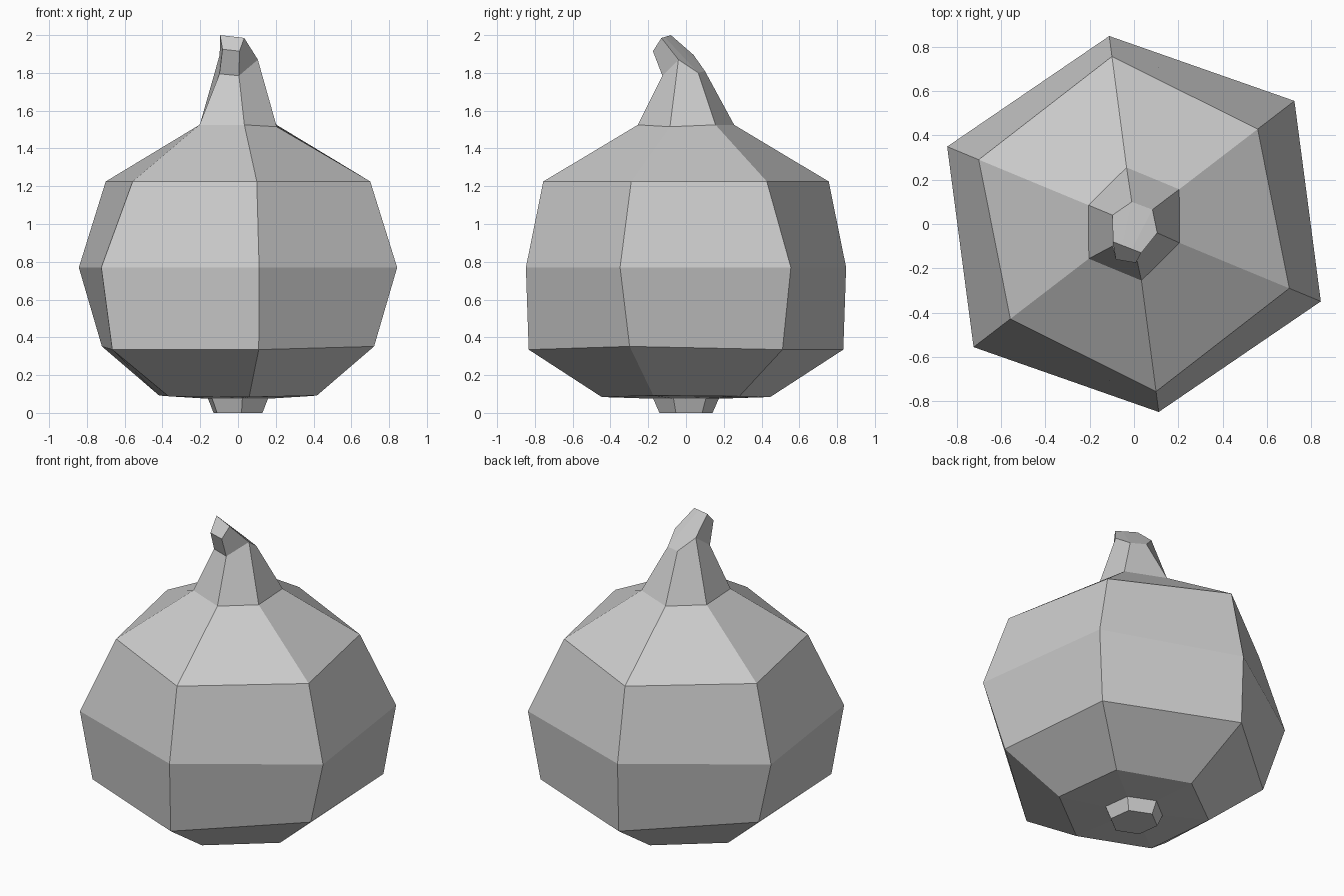
import bpy, bmesh, math
from mathutils import Vector

cube = bpy.data.objects.get("Cube")
if cube:
    bpy.data.objects.remove(cube, do_unlink=True)

skin = bpy.data.materials.new("pale_grey_skin")
skin.use_nodes = True
GREY = (0.6, 0.6, 0.6, 1)
skin.diffuse_color = GREY
skin.node_tree.nodes["Principled BSDF"].inputs["Base Color"].default_value = GREY


def ring(z, radii, tilt=(0, 0, 0)):
    """Six-sided ring; opposite corners share a radius, each pair has a height tweak."""
    pts = []
    for i in range(6):
        a = math.radians(-22.5 + 60 * i)
        r = radii[i % 3]
        pts.append(Vector((r * math.cos(a), r * math.sin(a), z + tilt[i % 3])))
    return pts


def loft(name, rings):
    """Skin a stack of six-sided rings and close both ends."""
    bm = bmesh.new()
    loops = [[bm.verts.new(p) for p in pts] for pts in rings]
    for low, high in zip(loops, loops[1:]):
        for i in range(6):
            j = (i + 1) % 6
            bm.faces.new((low[i], low[j], high[j], high[i]))
    bm.faces.new(loops[0][::-1])
    bm.faces.new(loops[-1])
    bmesh.ops.recalc_face_normals(bm, faces=bm.faces)
    mesh = bpy.data.meshes.new(name)
    bm.to_mesh(mesh)
    bm.free()
    mesh.materials.append(skin)
    obj = bpy.data.objects.new(name, mesh)
    bpy.context.collection.objects.link(obj)
    return obj


# Bulb with its root stub
neck = ring(1.52, (0.222, 0.257, 0.257), (-0.005, 0.005, 0.005))
loft("bulb", [
    ring(0.0, (0.14, 0.14, 0.142)),
    ring(0.075, (0.172, 0.172, 0.175)),
    ring(0.088, (0.452, 0.464, 0.45), (0.004, 0, -0.004)),
    ring(0.335, (0.78, 0.839, 0.84), (0.017, 0, 0)),
    ring(0.77, (0.912, 0.912, 0.855)),
    ring(1.225, (0.758, 0.703, 0.762)),
    neck,
])

# Stem, bending forward to a slanted tip
bend = [Vector(p) for p in (
    (0.105, -0.04, 1.87), (0.083, 0.065, 1.80), (-0.01, 0.10, 1.81),
    (-0.097, 0.04, 1.895), (-0.098, -0.10, 1.795), (0.005, -0.125, 1.785))]
shoulder = Vector((0.033, -0.13, 1.985))
peak = Vector((-0.095, -0.08, 2.0))
tip = [shoulder, shoulder.lerp(peak, 1 / 3), shoulder.lerp(peak, 2 / 3), peak,
       Vector((-0.082, -0.16, 1.925)), Vector((0.008, -0.175, 1.915))]
loft("stem", [neck, bend, tip])
